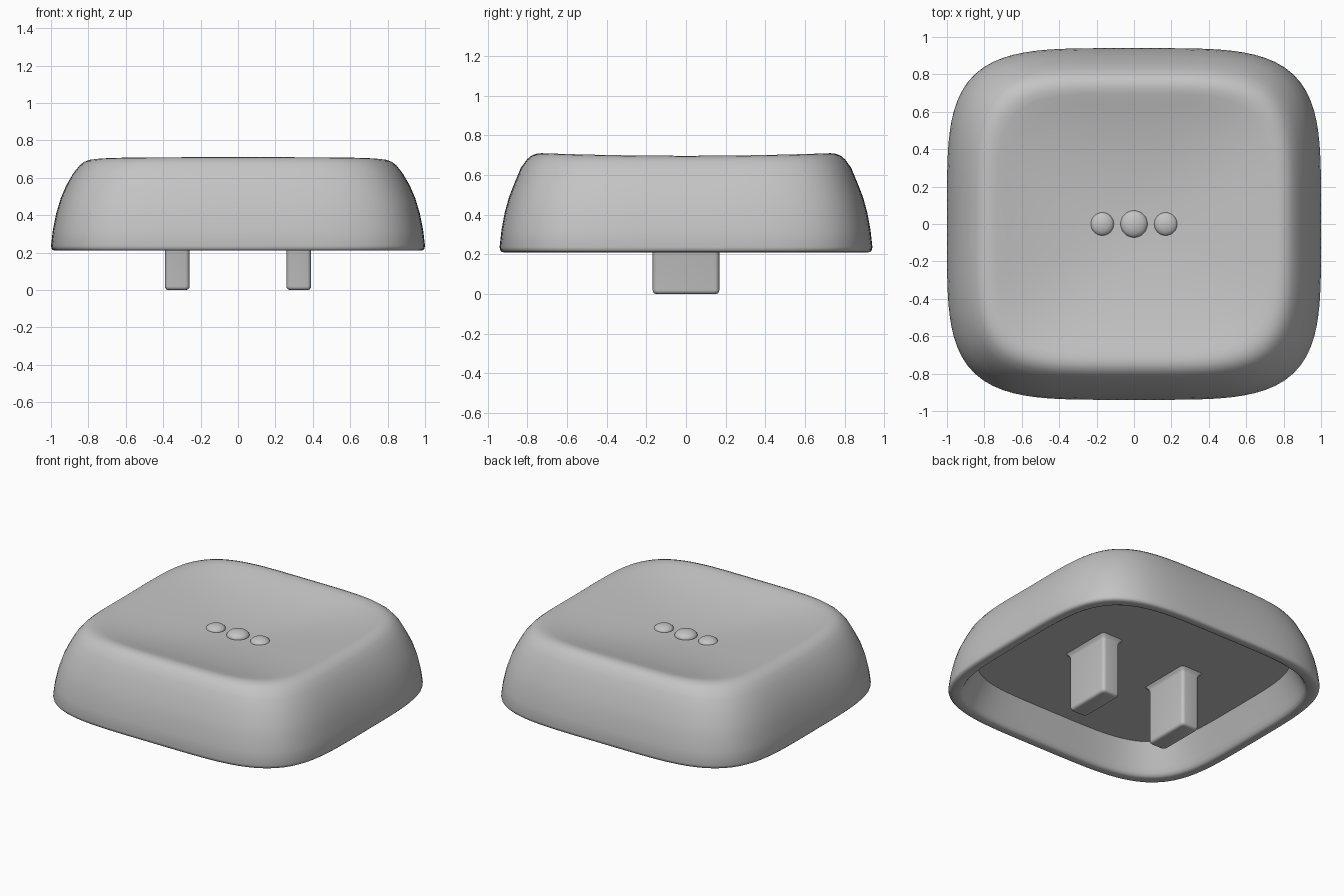
import bpy, bmesh
from math import sin, cos, pi, radians

if "Cube" in bpy.data.objects:
    bpy.data.objects.remove(bpy.data.objects["Cube"], do_unlink=True)

grey = bpy.data.materials.new("grey plastic")
grey.use_nodes = True
COLOUR = (0.55, 0.55, 0.55, 1)
grey.diffuse_color = COLOUR
grey.node_tree.nodes["Principled BSDF"].inputs["Base Color"].default_value = COLOUR


def finish(obj, angle=40):
    obj.data.materials.append(grey)
    bpy.ops.object.select_all(action="DESELECT")
    obj.select_set(True)
    bpy.context.view_layer.objects.active = obj
    bpy.ops.object.shade_smooth_by_angle(angle=radians(angle))


def loft(name, rings):
    """Skin a stack of equal-length point rings and cap both ends."""
    bm = bmesh.new()
    loops = [[bm.verts.new(p) for p in ring] for ring in rings]
    for a, b in zip(loops, loops[1:]):
        for i in range(len(a)):
            j = (i + 1) % len(a)
            bm.faces.new((a[i], a[j], b[j], b[i]))
    bm.faces.new(loops[0])
    bm.faces.new(loops[-1])
    bmesh.ops.recalc_face_normals(bm, faces=bm.faces)
    mesh = bpy.data.meshes.new(name)
    bm.to_mesh(mesh)
    bm.free()
    obj = bpy.data.objects.new(name, mesh)
    bpy.context.collection.objects.link(obj)
    finish(obj)
    return obj


def squircle(hx, hy, z, saddle=0.0, power=4.3, count=128):
    """Soft square ring; saddle lifts it towards the front and back."""
    ring = []
    for i in range(count):
        c, s = cos(2 * pi * i / count), sin(2 * pi * i / count)
        r = (abs(c) ** power + abs(s) ** power) ** (-1 / power)
        y = hy * r * s
        ring.append((hx * r * c, y, z + saddle * (y / 0.7) ** 2))
    return ring


def rounded_rect(hx, hy, z, radius, steps=5):
    ring = []
    for k, (sx, sy) in enumerate(((1, 1), (-1, 1), (-1, -1), (1, -1))):
        for i in range(steps + 1):
            a = (k + i / steps) * pi / 2
            ring.append((sx * (hx - radius) + radius * cos(a),
                         sy * (hy - radius) + radius * sin(a), z))
    return ring


# Cap shell: (inset, height) from the inner ceiling, round the lip, up to the crest
profile = [(0.16, 0.41), (0.125, 0.33), (0.095, 0.26), (0.083, 0.232),
           (0.073, 0.217), (0.06, 0.21), (0.025, 0.21), (0.011, 0.213),
           (0.003, 0.222), (0, 0.236), (0.01, 0.32), (0.028, 0.41),
           (0.052, 0.49), (0.082, 0.56), (0.117, 0.62), (0.15, 0.663),
           (0.175, 0.683), (0.20, 0.693), (0.23, 0.697)]
rings = [squircle(1 - d, 0.94 - 0.92 * d, z, 0.012 if z > 0.6 else 0)
         for d, z in profile]

# Scooped top surface
for k in range(12, 0, -1):
    f = k / 12
    rings.append(squircle(0.735 * f, 0.695 * f, 0.607 + 0.085 * f * f, 0.012 * f,
                          2 + 2.3 * f))
loft("cap_shell", rings)

# Two mounting prongs, flared slightly where they meet the ceiling
prong_profile = [(0.018, 0), (0.008, 0.003), (0.002, 0.01), (0, 0.02),
                 (0, 0.38), (-0.006, 0.395), (-0.02, 0.412)]
for side, x in (("left", 0.325), ("right", -0.325)):
    prong = loft(side + "_prong", [rounded_rect(0.066 - d, 0.168 - d, z, 0.022)
                                   for d, z in prong_profile])
    prong.location.x = x

# Three raised touch dots
for name, x, r in (("right_dot", -0.17, 0.062), ("middle_dot", 0, 0.072),
                   ("left_dot", 0.17, 0.062)):
    bpy.ops.mesh.primitive_uv_sphere_add(segments=32, ring_count=16, radius=r,
                                         location=(x, 0, 0.61))
    dot = bpy.context.object
    dot.name = name
    dot.scale.z = 0.5
    finish(dot)
